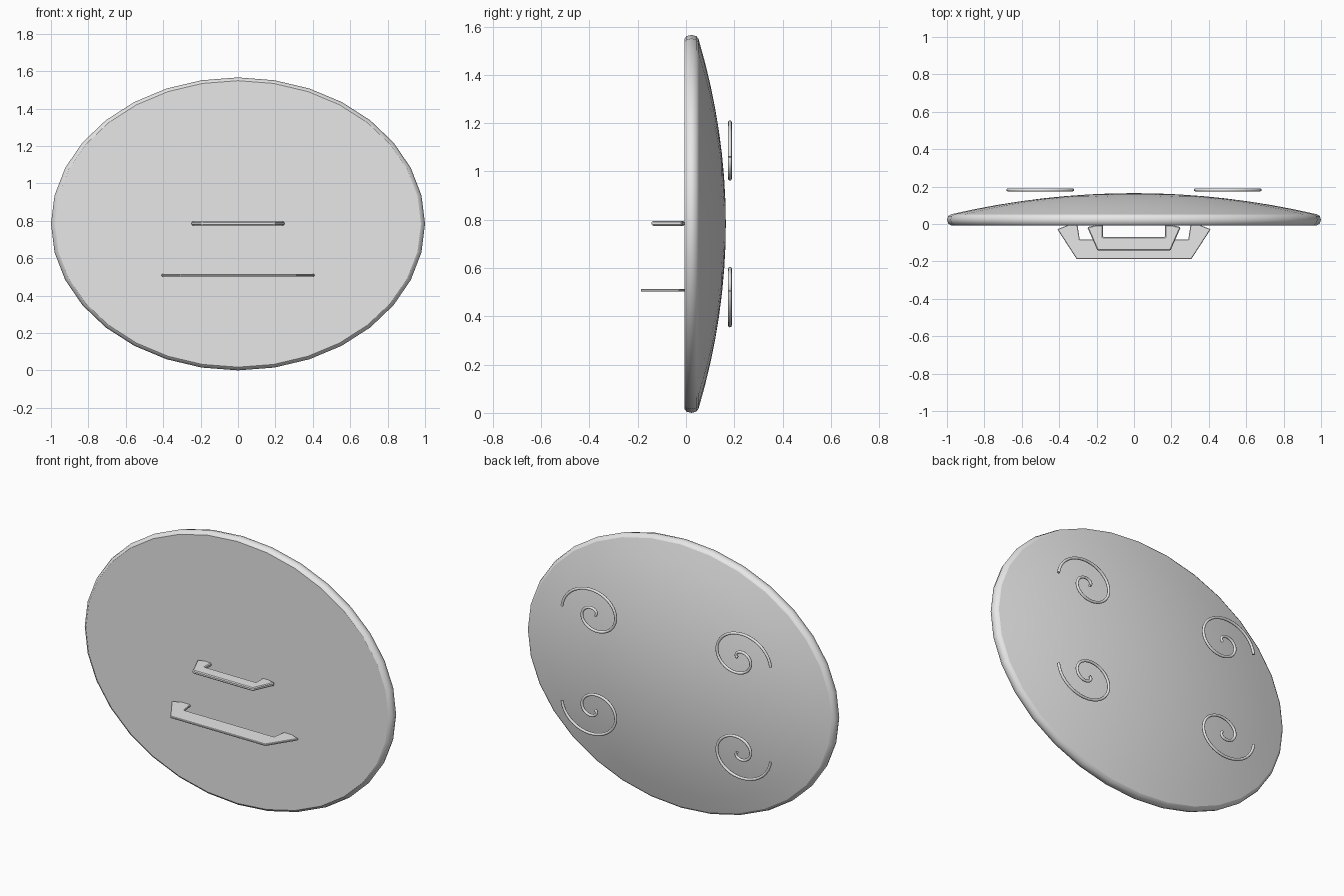
import bpy, bmesh, math

if "Cube" in bpy.data.objects:
    bpy.data.objects.remove(bpy.data.objects["Cube"])

ZC, B = 0.783, 0.783          # centre height and vertical radius of the oval
SIDES = 32

grey = bpy.data.materials.new("plain_grey")
grey.diffuse_color = (0.8, 0.8, 0.8, 1)
grey.use_nodes = True
grey.node_tree.nodes["Principled BSDF"].inputs["Base Color"].default_value = grey.diffuse_color


def add_mesh(name, bm, smooth=False):
    me = bpy.data.meshes.new(name)
    bm.to_mesh(me)
    bm.free()
    me.materials.append(grey)
    for p in me.polygons:
        p.use_smooth = smooth
    ob = bpy.data.objects.new(name, me)
    bpy.context.collection.objects.link(ob)
    return ob


def oval_lathe(name, profile, smooth):
    """Spin (radius, y) points around the y axis as an oval."""
    bm = bmesh.new()
    rings = []
    for r, y in profile:
        if r == 0:
            v = bm.verts.new((0, y, ZC))
            rings.append([v] * SIDES)
        else:
            rings.append([bm.verts.new((r * math.cos(2 * math.pi * j / SIDES), y,
                                        ZC + r * B * math.sin(2 * math.pi * j / SIDES)))
                          for j in range(SIDES)])
    for a, b in zip(rings, rings[1:]):
        for j in range(SIDES):
            k = (j + 1) % SIDES
            quad = list(dict.fromkeys((a[j], b[j], b[k], a[k])))
            bm.faces.new(quad)
    return add_mesh(name, bm, smooth)


# Flat front plate, rounded rim and domed back
oval_lathe("front_plate", [(0, -0.007), (0.978, -0.007)], False)
oval_lathe("rim", [(0.978, -0.007), (0.993, 0.002), (1.0, 0.0225),
                   (0.993, 0.043), (0.978, 0.052)], True)
RINGS = 8
dome = []
for i in range(RINGS + 1):
    r = 0.978 * (1 - i / RINGS)
    dome.append((r, 0.052 + 0.113 * (1 - (r / 0.978) ** 2)))
oval_lathe("domed_back", dome, True)


# Two flat grips on the front
def grip(name, half, z, thick, bevel):
    outline = half + [(-x, y) for x, y in reversed(half)]
    bm = bmesh.new()
    face = bm.faces.new([bm.verts.new((x, y, z - thick / 2)) for x, y in outline])
    ext = bmesh.ops.extrude_face_region(bm, geom=[face])
    for v in ext["geom"]:
        if isinstance(v, bmesh.types.BMVert):
            v.co.z += thick
    bmesh.ops.recalc_face_normals(bm, faces=bm.faces)
    ob = add_mesh(name, bm)
    mod = ob.modifiers.new("edge_bevel", 'BEVEL')
    mod.width = bevel
    mod.segments = 1


grip("upper_grip", [(0.165, -0.07), (0.165, -0.006), (0.205, -0.006),
                    (0.25, -0.017), (0.195, -0.142)], 0.785, 0.02, 0.005)
grip("lower_grip", [(0.29, -0.083), (0.302, -0.006), (0.355, -0.006),
                    (0.41, -0.028), (0.307, -0.187)], 0.508, 0.012, 0.003)


# Four mirrored spiral ornaments floating over the back
def spiral(name, sx, sz):
    cu = bpy.data.curves.new(name, 'CURVE')
    cu.dimensions = '3D'
    cu.bevel_depth = 0.008
    cu.bevel_resolution = 2
    cu.use_fill_caps = True
    cu.materials.append(grey)
    n = 60
    sp = cu.splines.new('POLY')
    sp.points.add(n)
    for i in range(n + 1):
        t = i / n
        ang = 3 * math.pi * t
        r = 0.17 - 0.163 * t
        sp.points[i].co = (sx * (0.469 + 1.21 * r * math.cos(ang)), 0.182,
                           ZC + sz * (0.277 + r * math.sin(ang)), 1)
    sp.use_smooth = True
    ob = bpy.data.objects.new(name, cu)
    bpy.context.collection.objects.link(ob)


for sx, side in ((1, "right"), (-1, "left")):
    for sz, level in ((1, "upper"), (-1, "lower")):
        spiral(f"{level}_{side}_spiral", sx, sz)
